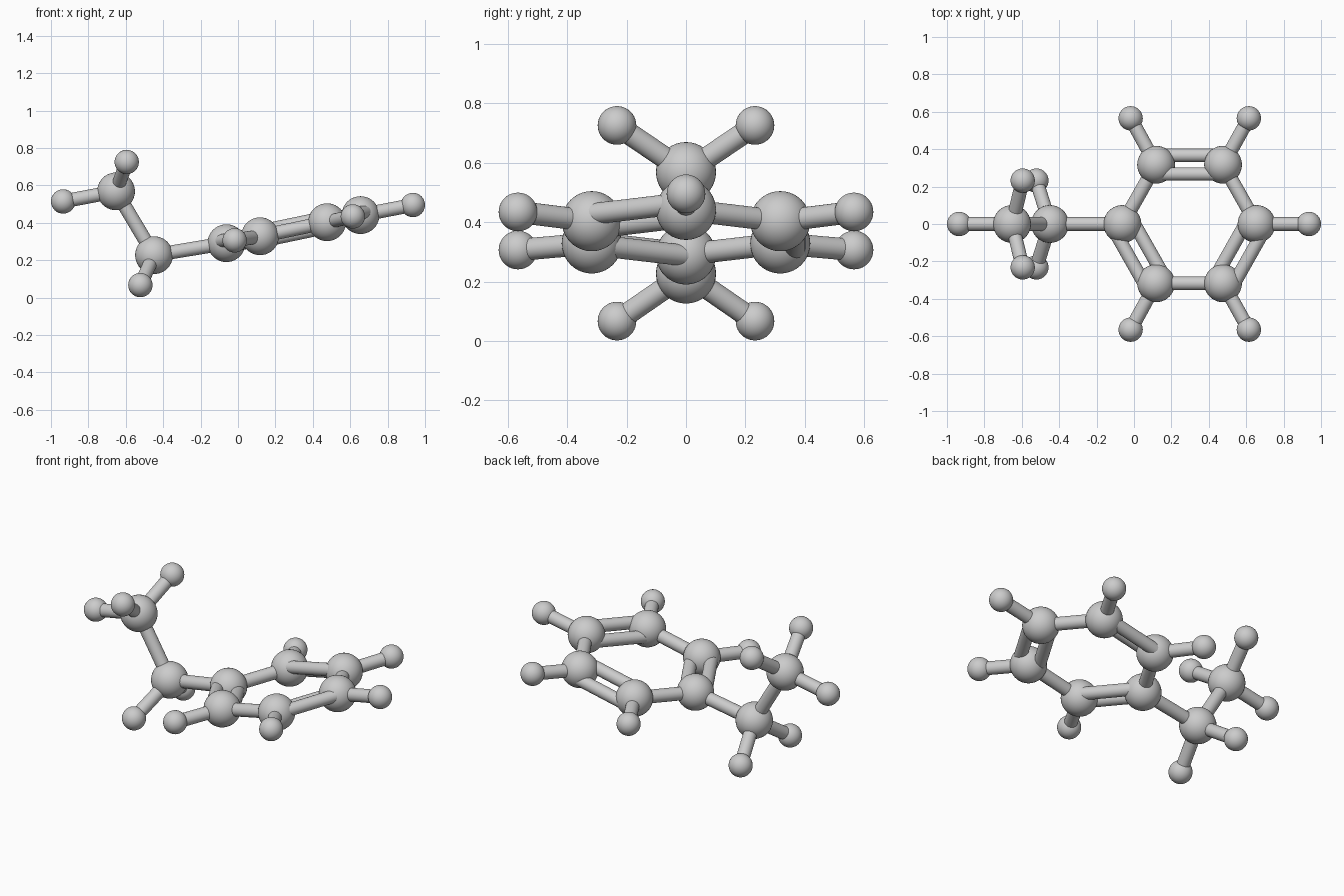
import bpy
from mathutils import Vector

if "Cube" in bpy.data.objects:
    bpy.data.objects.remove(bpy.data.objects["Cube"])

CARBON_R, HYDROGEN_R = 0.101, 0.065
BOND_R, DOUBLE_R, DOUBLE_OFFSET = 0.037, 0.036, 0.056
# Direction the paired double-bond rods face
FACING = Vector((-0.12, 0.44, 0.84)).normalized()

carbons = {
    "methyl_carbon": (-0.652, 0, 0.568),
    "methylene_carbon": (-0.449, 0, 0.227),
    "ring_inner": (-0.062, 0, 0.291),
    "ring_far": (0.655, 0, 0.441),
}
hydrogens = {
    "methyl_hydrogen_end": (-0.935, 0, 0.514),
    "ring_hydrogen_far": (0.935, 0, 0.495),
}
# Atoms mirrored across y = 0
for side, s in (("left", 1), ("right", -1)):
    carbons["ring_near_" + side] = (0.118, 0.317 * s, 0.328)
    carbons["ring_outer_" + side] = (0.476, 0.317 * s, 0.403)
    hydrogens["ring_hydrogen_near_" + side] = (-0.018, 0.565 * s, 0.306)
    hydrogens["ring_hydrogen_outer_" + side] = (0.614, 0.565 * s, 0.434)
    hydrogens["methyl_hydrogen_" + side] = (-0.595, 0.232 * s, 0.725)
    hydrogens["methylene_hydrogen_" + side] = (-0.522, 0.232 * s, 0.067)
atoms = {n: Vector(p) for n, p in {**carbons, **hydrogens}.items()}


def ball(name, radius):
    bpy.ops.mesh.primitive_uv_sphere_add(segments=40, ring_count=20, radius=radius,
                                         location=atoms[name])
    bpy.context.object.name = name
    bpy.ops.object.shade_smooth()


def rod(name, a, b, radius):
    d = b - a
    bpy.ops.mesh.primitive_cylinder_add(vertices=32, radius=radius, depth=d.length,
                                        location=(a + b) / 2,
                                        rotation=d.to_track_quat('Z', 'Y').to_euler())
    bpy.context.object.name = name
    bpy.ops.object.shade_smooth_by_angle()


def bond(a, b, double=False):
    p, q = atoms[a], atoms[b]
    name = f"bond_{a}_{b}"
    if not double:
        rod(name, p, q, BOND_R)
        return
    off = (q - p).cross(FACING).normalized() * DOUBLE_OFFSET
    for tag, s in (("a", 1), ("b", -1)):
        rod(f"{name}_{tag}", p + off * s, q + off * s, DOUBLE_R)


# Atom balls
for n in carbons:
    ball(n, CARBON_R)
for n in hydrogens:
    ball(n, HYDROGEN_R)

# Tail and end rods
bond("methyl_carbon", "methylene_carbon")
bond("methylene_carbon", "ring_inner")
bond("methyl_carbon", "methyl_hydrogen_end")
bond("ring_far", "ring_hydrogen_far")

# Ring with alternating single and double rods, plus mirrored hydrogen rods
for side in ("left", "right"):
    right = side == "right"
    bond("ring_inner", "ring_near_" + side, right)
    bond("ring_near_" + side, "ring_outer_" + side, not right)
    bond("ring_outer_" + side, "ring_far", right)
    bond("ring_near_" + side, "ring_hydrogen_near_" + side)
    bond("ring_outer_" + side, "ring_hydrogen_outer_" + side)
    bond("methyl_carbon", "methyl_hydrogen_" + side)
    bond("methylene_carbon", "methylene_hydrogen_" + side)
